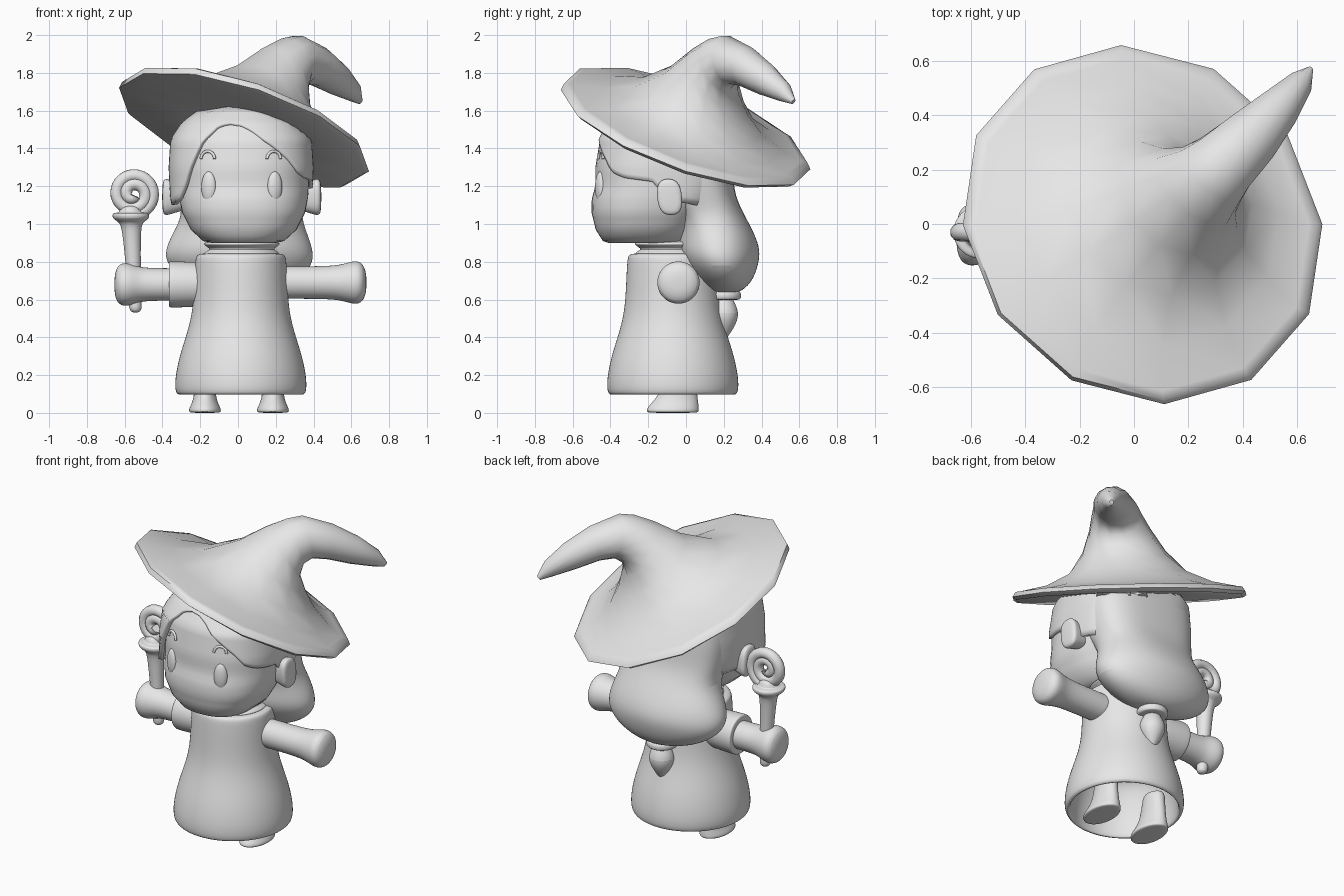
import bpy, bmesh, math

if "Cube" in bpy.data.objects:
    bpy.data.objects.remove(bpy.data.objects["Cube"])

grey = bpy.data.materials.new("light_grey")
grey.diffuse_color = (0.8, 0.8, 0.8, 1)
grey.use_nodes = True
grey.node_tree.nodes["Principled BSDF"].inputs["Base Color"].default_value = grey.diffuse_color


def finish(ob, angle=40, subsurf=0, solid=0):
    ob.data.materials.append(grey)
    if solid:
        m = ob.modifiers.new("thickness", 'SOLIDIFY')
        m.thickness, m.offset = solid, -1
    if subsurf:
        ob.modifiers.new("round", 'SUBSURF').levels = subsurf
        ob.modifiers["round"].render_levels = subsurf
    bpy.ops.object.select_all(action='DESELECT')
    ob.select_set(True)
    bpy.context.view_layer.objects.active = ob
    bpy.ops.object.shade_smooth_by_angle(angle=math.radians(angle))
    return ob


def loft(name, rings, caps=True, **kw):
    """Skin a list of equal-length point rings."""
    bm = bmesh.new()
    rows = [[bm.verts.new(p) for p in r] for r in rings]
    n = len(rows[0])
    for a, b in zip(rows, rows[1:]):
        for i in range(n):
            j = (i + 1) % n
            bm.faces.new((a[i], a[j], b[j], b[i]))
    if caps:
        bm.faces.new(rows[0][::-1])
        bm.faces.new(rows[-1])
    bmesh.ops.recalc_face_normals(bm, faces=bm.faces)
    me = bpy.data.meshes.new(name)
    bm.to_mesh(me)
    bm.free()
    ob = bpy.data.objects.new(name, me)
    bpy.context.collection.objects.link(ob)
    return finish(ob, **kw)


def ellipse(z, cx, cy, rx, ry, n=20, p=2.0):
    pts = []
    for i in range(n):
        t = 2 * math.pi * i / n
        c, s = math.cos(t), math.sin(t)
        pts.append((cx + rx * math.copysign(abs(c) ** (2 / p), c),
                    cy + ry * math.copysign(abs(s) ** (2 / p), s), z))
    return pts


def lathe(name, prof, cx, cy, subsurf=2, n=20):
    """Upright turned part from (z, radius) pairs."""
    return loft(name, [ellipse(z, cx, cy, r, r, n) for z, r in prof], subsurf=subsurf)


def lathe_x(name, prof, cy, cz):
    """Sideways turned part from (x, radius) pairs."""
    return loft(name, [[(x, cy + p[1], cz + p[0]) for p in ellipse(0, 0, 0, r, r)]
                       for x, r in prof], subsurf=2)


def ball(name, loc, scale, rot=(0, 0, 0)):
    bpy.ops.mesh.primitive_uv_sphere_add(segments=24, ring_count=14, location=loc, rotation=rot)
    ob = bpy.context.object
    ob.name, ob.scale = name, scale
    return finish(ob)


def tube(name, pts, r):
    cu = bpy.data.curves.new(name, 'CURVE')
    cu.dimensions, cu.bevel_depth, cu.bevel_resolution = '3D', r, 3
    cu.use_fill_caps = True
    sp = cu.splines.new('POLY')
    sp.points.add(len(pts) - 1)
    for q, p in zip(sp.points, pts):
        q.co = (*p, 1)
        q.radius = 1
    sp.use_smooth = True
    cu.materials.append(grey)
    ob = bpy.data.objects.new(name, cu)
    bpy.context.collection.objects.link(ob)
    return ob


def interp(table, t):
    for a, b in zip(table, table[1:]):
        if t <= b[0]:
            k = max(0, (t - a[0]) / (b[0] - a[0]))
            return [x + (y - x) * k for x, y in zip(a[1:], b[1:])]
    return list(table[-1][1:])


def under_hat(p):
    """Keep a point inside the tilted hat."""
    return (p[0], p[1], min(p[2], 1.515 - 0.35 * p[0] - 0.375 * p[1]))


# Head: height, half width, front y, back y
HEAD = [(.9, .17, -.41, -.02), (.91, .215, -.44, 0), (.97, .28, -.478, .05),
        (1.06, .325, -.5, .1), (1.13, .34, -.5, .15), (1.2, .345, -.48, .17),
        (1.3, .35, -.48, .185), (1.45, .34, -.455, .2), (1.54, .28, -.39, .16),
        (1.6, .2, -.32, .1), (1.63, .1, -.22, .0)]
HX, P = 0.03, 2.4


def head_ring(z, grow=0):
    rx, f, b = interp(HEAD, z)
    return HX - grow * .4, (f + b) / 2 + grow * .4, rx + grow, (b - f) / 2 + grow * .9


def face_y(x, z):
    cx, cy, rx, ry = head_ring(z)
    return cy - ry * (1 - abs((x - cx) / rx) ** P) ** (1 / P)


zs = [.9, .91, .94] + [.97 + .66 * i / 22 for i in range(23)]
loft("head", [[under_hat(p) for p in ellipse(z, *head_ring(z), n=48, p=P)] for z in zs])

# Hair cap with a swept fringe: degrees from the front, lower edge height
LINE = [(-180, 1.05), (-110, 1.1), (-80, 1.1), (-62, 1.13), (-50, 1.2), (-40, 1.32),
        (-30, 1.43), (-18, 1.52), (-8, 1.535), (0, 1.525), (8, 1.49), (16, 1.44), (26, 1.395),
        (38, 1.34), (50, 1.27), (62, 1.245), (86, 1.225), (97, 1.12), (180, 1.05)]
N, ROWS = 96, 16
rings = []
for k in range(ROWS + 1):
    ring = []
    for i in range(N):
        low = interp(LINE, (360 * i / N + 90 + 180) % 360 - 180)[0]
        z = low + (1.63 - low) * k / ROWS
        ring.append(under_hat(ellipse(z, *head_ring(z, .034), n=N, p=3 if i < N / 2 else P)[i]))
    rings.append(ring)
loft("hair_cap", rings, caps=False, solid=.03)

# Back hair bulging below the hat, gathered into a tail
BACK = [(1.5, .02, .0, .34, .235, 3), (1.38, .02, .0, .36, .24, 3), (1.28, .02, .01, .36, .24, 3),
        (1.15, .02, .06, .34, .2, 2.8),
        (1.05, .02, .125, .315, .185, 2.4), (.95, .01, .16, .36, .205, 2.2), (.86, .005, .17, .4, .228, 2),
        (.78, .01, .185, .392, .2, 2), (.7, .02, .205, .3, .15, 2), (.65, .03, .21, .17, .095, 2),
        (.635, .03, .21, .07, .05, 2)]
loft("back_hair", [[under_hat(p) for p in ellipse(*b[:5], p=b[5])] for b in BACK], subsurf=2)
lathe("tail_band", [(.598, .07), (.6, .09), (.62, .095), (.643, .09), (.645, .07)], .03, .2)
lathe("hair_tail", [(.62, .04), (.59, .055), (.53, .084), (.47, .066), (.42, .034), (.385, .006)], .03, .2)

# Face details
for x in (-.155, .195):
    ball("eye", (x, face_y(x, 1.195) + .003, 1.195), (.041, .025, .083), (0, 0, .35 * (x - HX) / .16))
    arc = [(x - .005 + .036 * math.cos(t), 1.345 + .04 * math.sin(t))
           for t in (math.pi * i / 10 for i in range(11))]
    tube("eyebrow", [(a, face_y(a, z) - .005, z) for a, z in arc], .008)
for s, x in ((-1, -.34), (1, .38)):
    loft("ear", [[(x + s * dx, -.087 + p[0] - .08 * p[1], 1.143 + p[1])
                  for p in ellipse(0, 0, 0, ry, rz, p=2.6)]
                 for dx, ry, rz in ((-.1, .05, .06), (0, .06, .085), (.045, .07, .103), (.062, .055, .08))],
         subsurf=2)

# Hat: left and right profile points (u, z) in the bend plane, side offset, half width
HAT = [(-.3, 1.66, .35, 1.335, .025, .35), (-.57, 1.78, .61, 1.185, .025, .68),
       (-.605, 1.805, .645, 1.195, .025, .703), (-.592, 1.835, .632, 1.23, .025, .685),
       (-.56, 1.835, .6, 1.245, .025, .65),
       (-.4, 1.795, .52, 1.315, .02, .5), (-.2, 1.785, .44, 1.42, .03, .35),
       (0, 1.845, .385, 1.53, .05, .25), (.16, 1.935, .35, 1.64, .07, .185),
       (.28, 1.985, .365, 1.71, .085, .15), (.37, 2.0, .415, 1.74, .09, .13),
       (.55, 1.935, .5, 1.73, .098, .112), (.70, 1.845, .64, 1.685, .1, .083),
       (.82, 1.745, .78, 1.65, .095, .05), (.87, 1.66, .85, 1.635, .087, .012)]
rings = []
for lu, lz, ru, rz, v0, w in HAT:
    ring = []
    for i in range(12):
        t = math.radians(13.5 + 30 * i)
        u = (lu + ru) / 2 + math.cos(t) * (ru - lu) / 2
        z = (lz + rz) / 2 + math.cos(t) * (rz - lz) / 2
        v = v0 + math.sin(t) * w
        ring.append((.68 * u + .73 * v, .73 * u - .68 * v, z))
    rings.append(ring)
loft("pointed_hat", rings, angle=60)

# Dress, hollow underneath, with collar
lathe("dress", [(.46, .08), (.45, .2), (.4, .26), (.3, .295), (.2, .315), (.105, .315), (.094, .33),
                (.105, .347), (.14, .352), (.2, .349), (.3, .328), (.4, .295), (.5, .266),
                (.6, .253), (.72, .248), (.81, .243), (.835, .237), (.845, .215), (.846, .1)],
      .015, -.07, n=24)
lathe("collar", [(.83, .1), (.835, .205), (.85, .2), (.865, .17), (.875, .18), (.89, .205),
                 (.9, .205), (.905, .18), (.92, .1)], .02, -.07)

# Arms
lathe_x("left_arm", [(.1, .087), (.25, .087), (.45, .087), (.54, .094), (.59, .11),
                     (.63, .117), (.66, .102), (.677, .06), (.68, .02)], -.04, .69)
lathe_x("right_arm", [(-.1, .087), (-.3, .087), (-.48, .087), (-.53, .097), (-.57, .112),
                      (-.61, .117), (-.64, .097), (-.652, .055), (-.654, .02)], -.04, .68)
lathe_x("right_cuff", [(-.1, .11), (-.22, .12), (-.35, .125), (-.365, .122), (-.367, .11),
                       (-.365, .08)], -.04, .68)

# Feet
for x in (-.175, .185):
    loft("foot", [ellipse(z, x, cy, rx, ry) for z, cy, rx, ry in
                  ((0, -.07, .07, .12), (.004, -.07, .086, .14), (.022, -.07, .086, .14),
                   (.05, -.06, .07, .127), (.1, -.04, .056, .1), (.22, -.03, .055, .08),
                   (.26, -.03, .05, .075))],
         subsurf=2)

# Staff with a curled top
loft("staff", [ellipse(z, -.543 - .025 * (z - .55) / .5, -.03, r, r) for z, r in
               ((.53, .01), (.54, .03), (.565, .035), (.6, .033), (.7, .038), (.8, .041),
                (.95, .049), (1.0, .058), (1.015, .075), (1.03, .098), (1.055, .1),
                (1.06, .08), (1.06, .06), (1.09, .055), (1.1, .02))], subsurf=2)
spiral = []
for i in range(61):
    k = i / 60
    t = -math.pi / 2 + k * 4.2 * math.pi
    r = .108 - .094 * k ** 1.5
    spiral.append((-.555 + r * math.cos(t), -.025 - .015 * k, 1.16 + r * math.sin(t)))
tube("staff_curl", spiral, .034)
